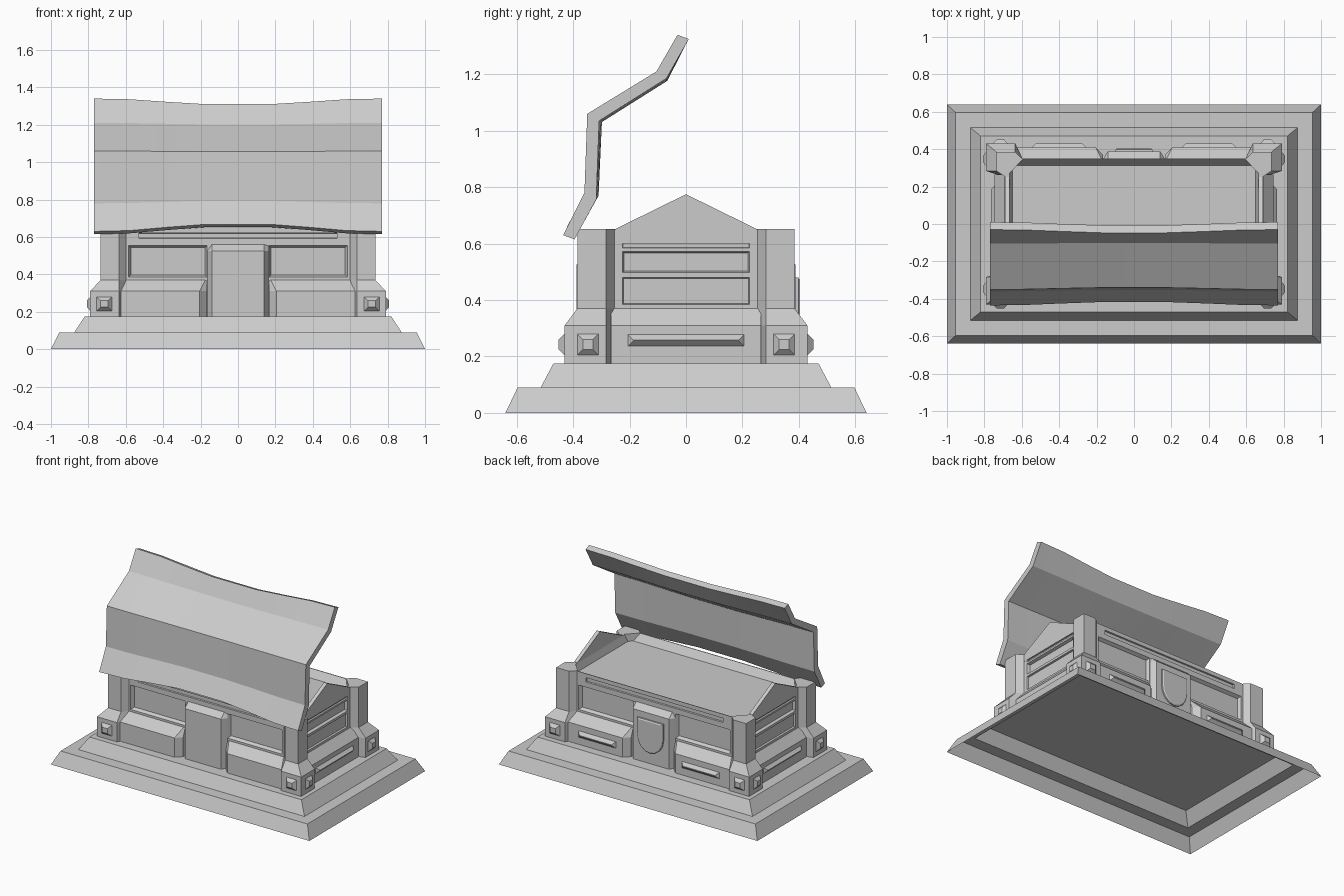
import bpy, bmesh, math

if "Cube" in bpy.data.objects:
    bpy.data.objects.remove(bpy.data.objects["Cube"])


def loft(name, rings, start=True, end=True):
    """Bridge equal-length rings of 3D points and cap the ends."""
    bm = bmesh.new()
    vs = [[bm.verts.new(p) for p in r] for r in rings]
    n = len(rings[0])
    for a, b in zip(vs, vs[1:]):
        for i in range(n):
            j = (i + 1) % n
            bm.faces.new((a[i], a[j], b[j], b[i]))
    if start:
        bm.faces.new(vs[0][::-1])
    if end:
        bm.faces.new(vs[-1])
    bmesh.ops.recalc_face_normals(bm, faces=bm.faces)
    me = bpy.data.meshes.new(name)
    bm.to_mesh(me)
    bm.free()
    ob = bpy.data.objects.new(name, me)
    bpy.context.collection.objects.link(ob)
    return ob


def rect(hx, hy, z):
    return [(-hx, -hy, z), (hx, -hy, z), (hx, hy, z), (-hx, hy, z)]


def on_side(axis, s, u, d, z):
    return (s * d, u, z) if axis == 'x' else (u, s * d, z)


def block(name, axis, s, u0, u1, z0, z1, d0, d1, i0=0, i1=0, top=None):
    """Tapered block on a side of the chest, from depth d0 out to d1."""
    rings = []
    for d, i in ((d0, i0), (d1, i1)):
        t = z1 - (i if top is None or d == d0 else top)
        rings.append([on_side(axis, s, u, d, z) for u, z in
                      ((u0 + i, z0 + i), (u1 - i, z0 + i), (u1 - i, t), (u0 + i, t))])
    return loft(name, rings)


# stepped base, open underneath
loft("stepped_base", [rect(1, .64, 0), rect(.955, .597, .09),
                      rect(.875, .515, .09), rect(.82, .47, .175)], start=False)

# chest body with shallow tray on top
body = loft("chest_body", [rect(.69, .35, .175), rect(.69, .35, .65),
                           rect(.665, .345, .65), rect(.65, .312, .6)])

# recessed wall panels
cuts = []
for s in (-1, 1):
    for a, b in ((-.585, -.165), (.165, .585)):
        cuts.append(('y', s, a, b, .385, .555, .35, .022, .012))
    cuts.append(('y', s, -.53, .53, .592, .622, .35, .01, .002))
    for z0, z1, dep, i in ((.385, .48, .012, .003), (.497, .572, .02, .006), (.585, .617, .01, .002)):
        cuts.append(('x', s, -.225, .225, z0, z1, .69, dep, i))
for axis, s, a, b, z0, z1, d, dep, i in cuts:
    c = block("panel_cutter", axis, s, a, b, z0, z1, d - dep, d + dep, i, -i)
    c.hide_render = True
    m = body.modifiers.new("recess", 'BOOLEAN')
    m.operation, m.solver, m.object = 'DIFFERENCE', 'EXACT', c
    bpy.context.view_layer.objects.active = body
    bpy.ops.object.modifier_apply(modifier=m.name)
    bpy.data.objects.remove(c)

# corner posts with plinths and studs
small = [(.735, .385), (.635, .385), (.595, .345), (.685, .25), (.735, .283)]
big = [(.79, .43), (.635, .43), (.595, .345), (.685, .25), (.79, .283)]
for sx in (-1, 1):
    for sy in (-1, 1):
        loft("corner_post", [[(sx * x, sy * y, z) for x, y in pts] for pts, z in
                             ((big, .175), (big, .31), (small, .37), (small, .652))])
        a, b = sorted((sx * .67, sx * .76))
        block("plinth_stud", 'y', sy, a, b, .2, .285, .425, .452, 0, .025)
        a, b = sorted((sy * .305, sy * .39))
        block("plinth_stud", 'x', sx, a, b, .2, .285, .785, .808, 0, .025)

# sloped sills and centre panels along the long sides
low = [(.165, .37), (.205, .41), (.64, .41), (.64, .3), (.165, .3)]
high = [(.165, .348), (.175, .35), (.64, .35), (.64, .3), (.165, .3)]
for sy in (-1, 1):
    for sx in (-1, 1):
        loft("long_sill", [[(sx * x, sy * y, z) for x, y in pts] for pts, z in
                           ((low, .175), (low, .31), (high, .37))])
    loft("centre_panel", [[(x, sy * y, z) for x, y in
                           ((-.17, .34), (-.14, d), (.14, d), (.17, .34))]
                          for z, d in ((.175, .388), (.525, .388), (.56, .35))])

# end sills, ridged bars and gables
for s in (-1, 1):
    loft("end_sill", [[(s * x, y, z) for x, y in ((.66, -.265), (d, -.265), (d, .265), (.66, .265))]
                      for z, d in ((.175, .745), (.31, .745), (.37, .692))])
    block("end_bar", 'x', s, -.21, .21, .232, .282, .74, .765, 0, .0245)
    loft("end_gable", [[(s * x, y, z) for y, z in
                        ((-.25, .6), (.25, .6), (.25, .652), (0, .775), (-.25, .652))]
                       for x in (.665, .691)])

# ridged bars and shield on the back
for s in (-1, 1):
    a, b = sorted((s * .25, s * .55))
    block("back_bar", 'y', 1, a, b, .22, .275, .405, .43, 0, .025)
arc = [math.pi + math.pi * k / 8 for k in range(9)]
shield = [(.1 * math.cos(t), .115 * math.sin(t) + .365) for t in arc] + [(.1, .48), (-.1, .48)]
loft("back_shield", [[(x * k, y, .37 + (z - .37) * k) for x, z in shield]
                     for y, k in ((.38, 1), (.398, 1), (.403, .92))])

# folded open lid, pinched toward the middle
outer = [(-.435, .63), (-.36, .78), (-.35, 1.06), (-.105, 1.21), (-.03, 1.34)]
inner = [(-.395, .615), (-.318, .757), (-.308, 1.035), (-.07, 1.185), (.01, 1.325)]
shift = [(.018, .038), (.008, .012), (.01, -.004), (.004, -.008), (-.017, -.03)]
prof = outer + inner[::-1]
pinch = shift + shift[::-1]
stations = ((-.77, 0), (-.58, .12), (-.38, .58), (-.17, 1), (.17, 1), (.38, .58), (.58, .12), (.77, 0))
lid = loft("open_lid", [[(x, y + k * dy, z + k * dz) for (y, z), (dy, dz) in zip(prof, pinch)]
                        for x, k in stations])
bpy.ops.object.select_all(action='DESELECT')
lid.select_set(True)
bpy.context.view_layer.objects.active = lid
bpy.ops.object.shade_smooth_by_angle(angle=math.radians(20))
